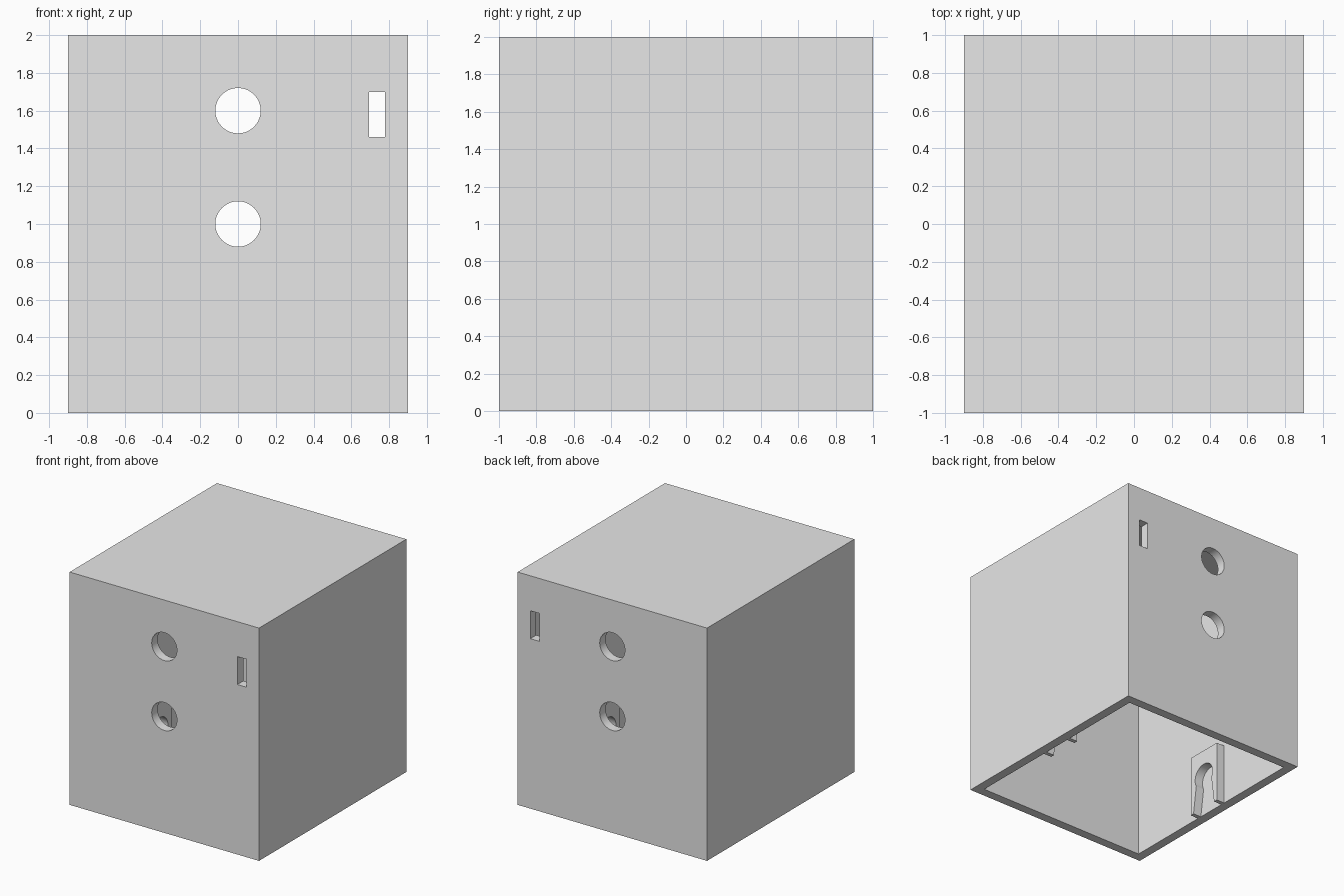
import bpy, bmesh, math

if "Cube" in bpy.data.objects:
    bpy.data.objects.remove(bpy.data.objects["Cube"], do_unlink=True)

W, D, H, T = 1.8, 2.0, 2.0, 0.08          # outer size and wall thickness

grey = bpy.data.materials.new("light grey")
grey.use_nodes = True
grey.diffuse_color = (0.8, 0.8, 0.8, 1)
grey.node_tree.nodes["Principled BSDF"].inputs["Base Color"].default_value = grey.diffuse_color


def add_object(name, bm):
    bmesh.ops.recalc_face_normals(bm, faces=bm.faces)
    mesh = bpy.data.meshes.new(name)
    bm.to_mesh(mesh)
    bm.free()
    mesh.materials.append(grey)
    obj = bpy.data.objects.new(name, mesh)
    bpy.context.collection.objects.link(obj)
    return obj


def box(name, size, center):
    bm = bmesh.new()
    bmesh.ops.create_cube(bm, size=1)
    bmesh.ops.scale(bm, vec=size, verts=bm.verts)
    bmesh.ops.translate(bm, vec=center, verts=bm.verts)
    return add_object(name, bm)


def prism(name, points, offset):
    """Extrude a flat outline along an offset."""
    bm = bmesh.new()
    face = bm.faces.new([bm.verts.new(p) for p in points])
    new = bmesh.ops.extrude_face_region(bm, geom=[face])["geom"]
    bmesh.ops.translate(bm, vec=offset, verts=[v for v in new if isinstance(v, bmesh.types.BMVert)])
    return add_object(name, bm)


def circle(r, z, n=64):
    return [(r * math.cos(2 * math.pi * i / n), -1.2, z + r * math.sin(2 * math.pi * i / n))
            for i in range(n)]


# Hollow box, open underneath
shell = box("box_shell", (W, D, H), (0, 0, H / 2))
cutters = [box("cavity_cutter", (W - 2 * T, D - 2 * T, H), (0, 0, H / 2 - T))]

# Round holes and slot, running through front and back walls
for label, z in (("upper", 1.6), ("lower", 1.0)):
    cutters.append(prism(label + "_hole_cutter", circle(0.12, z), (0, 2.4, 0)))
cutters.append(box("slot_cutter", (0.085, 2.4, 0.24), (0.737, 0, 1.58)))

for cutter in cutters:
    cutter.hide_render = True
    mod = shell.modifiers.new(cutter.name, "BOOLEAN")
    mod.operation, mod.solver, mod.object = "DIFFERENCE", "EXACT", cutter

# Apply the cuts and discard the cutters
bpy.context.view_layer.objects.active = shell
for mod in list(shell.modifiers):
    bpy.ops.object.modifier_apply(modifier=mod.name)
for cutter in cutters:
    bpy.data.objects.remove(cutter, do_unlink=True)

# Arched clip plates low on the inside of both side walls
r, zc, half, top = 0.11, 0.3, 0.165, 0.537
arch = [(r * math.cos(a), zc + r * math.sin(a))
        for a in (math.radians(-30 + 240 * i / 24) for i in range(25))]
outline = [(half, 0), (half, top), (-half, top), (-half, 0), (-0.13, 0)] + arch[::-1] + [(0.13, 0)]
for label, side in (("left", 1), ("right", -1)):
    prism(label + "_clip_plate", [(side * 0.742, y, z) for y, z in outline], (side * 0.079, 0, 0))

# Smooth curved walls, crisp edges
for obj in (shell, *[o for o in bpy.data.objects if o.name.endswith("clip_plate")]):
    bpy.ops.object.select_all(action="DESELECT")
    obj.select_set(True)
    bpy.context.view_layer.objects.active = obj
    bpy.ops.object.shade_smooth_by_angle(angle=math.radians(30))
